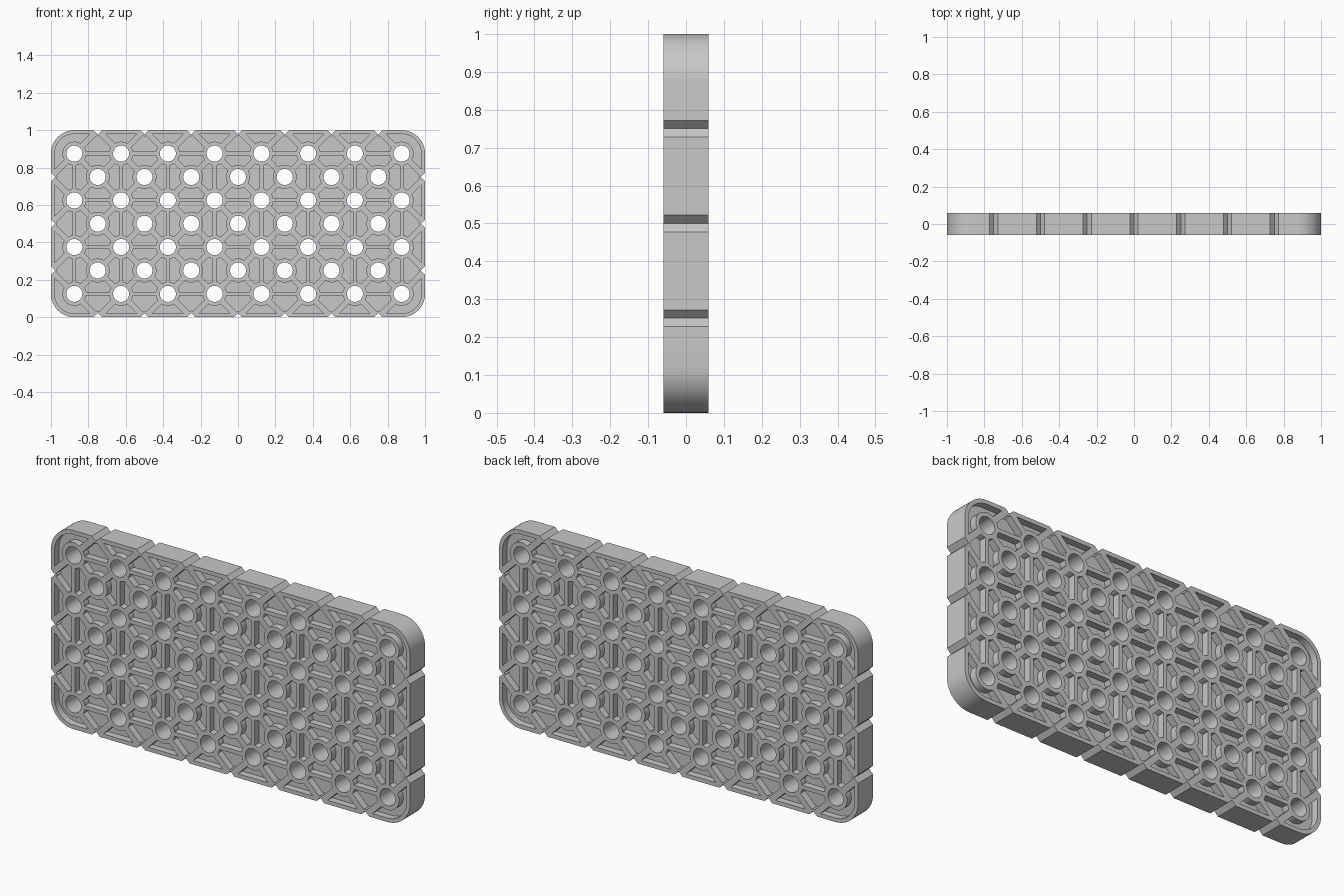
import bpy, bmesh, math
from mathutils import Matrix

if "Cube" in bpy.data.objects:
    bpy.data.objects.remove(bpy.data.objects["Cube"])

HALF = 0.06        # half thickness of rim, rings and ribs
WEB = 0.025        # half thickness of the thin centre web
CORNER = 0.125
grey = bpy.data.materials.new("light_grey")
grey.diffuse_color = (0.58, 0.58, 0.58, 1)
grey.use_nodes = True
grey.node_tree.nodes["Principled BSDF"].inputs["Base Color"].default_value = grey.diffuse_color

# Hole centres (x, z): main lattice and the lattice in between
main = [(-0.875 + 0.25 * i, 0.125 + 0.25 * j) for i in range(8) for j in range(4)]
mid = [(-0.75 + 0.25 * i, 0.25 + 0.25 * j) for i in range(7) for j in range(3)]
holes = main + mid


def circle(c, r, n=32):
    return [(c[0] + r * math.cos(2 * math.pi * k / n),
             c[1] + r * math.sin(2 * math.pi * k / n)) for k in range(n)]


def outline(inset, apex):
    """Rounded rectangle with V notches; apex is the notch depth from the outer edge."""
    pts = []
    r = CORNER - inset
    w = apex - inset
    # (corner centre, start angle, travel direction, inward normal, notch count)
    sides = [((0.875, 0.875), 0, (-1, 0), (0, -1), 7),
             ((-0.875, 0.875), 90, (0, -1), (1, 0), 3),
             ((-0.875, 0.125), 180, (1, 0), (0, 1), 7),
             ((0.875, 0.125), 270, (0, 1), (-1, 0), 3)]
    for c, a0, d, n, count in sides:
        for k in range(13):
            a = math.radians(a0 + 7.5 * k)
            pts.append((c[0] + r * math.cos(a), c[1] + r * math.sin(a)))
        for k in range(count):
            s = 0.125 + 0.25 * k
            for ds, depth in ((-w, 0), (0, w), (w, 0)):
                pts.append((c[0] + d[0] * (s + ds) + n[0] * (depth - r),
                            c[1] + d[1] * (s + ds) + n[1] * (depth - r)))
    return pts


def finish(name, bm, smooth):
    bmesh.ops.recalc_face_normals(bm, faces=bm.faces)
    me = bpy.data.meshes.new(name)
    bm.to_mesh(me)
    bm.free()
    me.materials.clear()
    me.materials.append(grey)
    ob = bpy.data.objects.new(name, me)
    bpy.context.collection.objects.link(ob)
    if smooth:
        bpy.ops.object.select_all(action='DESELECT')
        ob.select_set(True)
        bpy.context.view_layer.objects.active = ob
        bpy.ops.object.shade_smooth_by_angle(angle=math.radians(30))


def extruded(name, loops, half):
    """Fill nested 2D loops (inner ones are holes) and extrude along y."""
    cu = bpy.data.curves.new(name + "_profile", 'CURVE')
    cu.dimensions = '2D'
    cu.fill_mode = 'BOTH'
    cu.extrude = half
    for pts in loops:
        sp = cu.splines.new('POLY')
        sp.points.add(len(pts) - 1)
        for p, (x, z) in zip(sp.points, pts):
            p.co = (x, z, 0, 1)
        sp.use_cyclic_u = True
    tmp = bpy.data.objects.new(name + "_profile", cu)
    bpy.context.collection.objects.link(tmp)
    dg = bpy.context.evaluated_depsgraph_get()
    me = bpy.data.meshes.new_from_object(tmp.evaluated_get(dg))
    bm = bmesh.new()
    bm.from_mesh(me)
    bpy.data.objects.remove(tmp)
    bpy.data.meshes.remove(me)
    bmesh.ops.remove_doubles(bm, verts=bm.verts, dist=1e-5)
    bmesh.ops.transform(bm, matrix=Matrix.Rotation(math.pi / 2, 4, 'X'), verts=bm.verts)
    finish(name, bm, True)


def rib(bm, a, b, start, end, width):
    """Bar from a towards b, from distance start to distance end."""
    dx, dz = b[0] - a[0], b[1] - a[1]
    length = math.hypot(dx, dz)
    m = (start + end) / 2 / length
    mat = (Matrix.Translation((a[0] + dx * m, 0, a[1] + dz * m))
           @ Matrix.Rotation(-math.atan2(dz, dx), 4, 'Y')
           @ Matrix.Diagonal((end - start, 2 * HALF, width, 1)))
    bmesh.ops.create_cube(bm, size=1, matrix=mat)


# Outer rim, thin web and hole rings
extruded("rim", [outline(0, 0.022), outline(0.02, 0.035)], HALF)
extruded("web", [outline(0.01, 0.028)] + [circle(c, 0.05) for c in holes], WEB)
extruded("hole_rings", [circle(c, r) for c in holes for r in (0.043, 0.064)], HALF)

# Straight ribs between neighbouring main holes
bm = bmesh.new()
for x, z in main:
    if x < 0.8:
        rib(bm, (x, z), (x + 0.25, z), 0.055, 0.195, 0.02)
    if z < 0.8:
        rib(bm, (x, z), (x, z + 0.25), 0.055, 0.195, 0.02)
finish("straight_ribs", bm, False)

# Diagonal ribs to the in-between holes, or to the edge notches
bm = bmesh.new()
diag = 0.125 * math.sqrt(2)
for x, z in main:
    for sx in (-1, 1):
        for sz in (-1, 1):
            tx, tz = x + sx * 0.125, z + sz * 0.125
            on_x, on_z = abs(tx) > 0.99, abs(tz - 0.5) > 0.49
            if on_x and on_z:
                continue
            end = diag - (0.0156 if on_x or on_z else 0.055)
            rib(bm, (x, z), (tx, tz), 0.055, end, 0.031)
finish("diagonal_ribs", bm, False)
